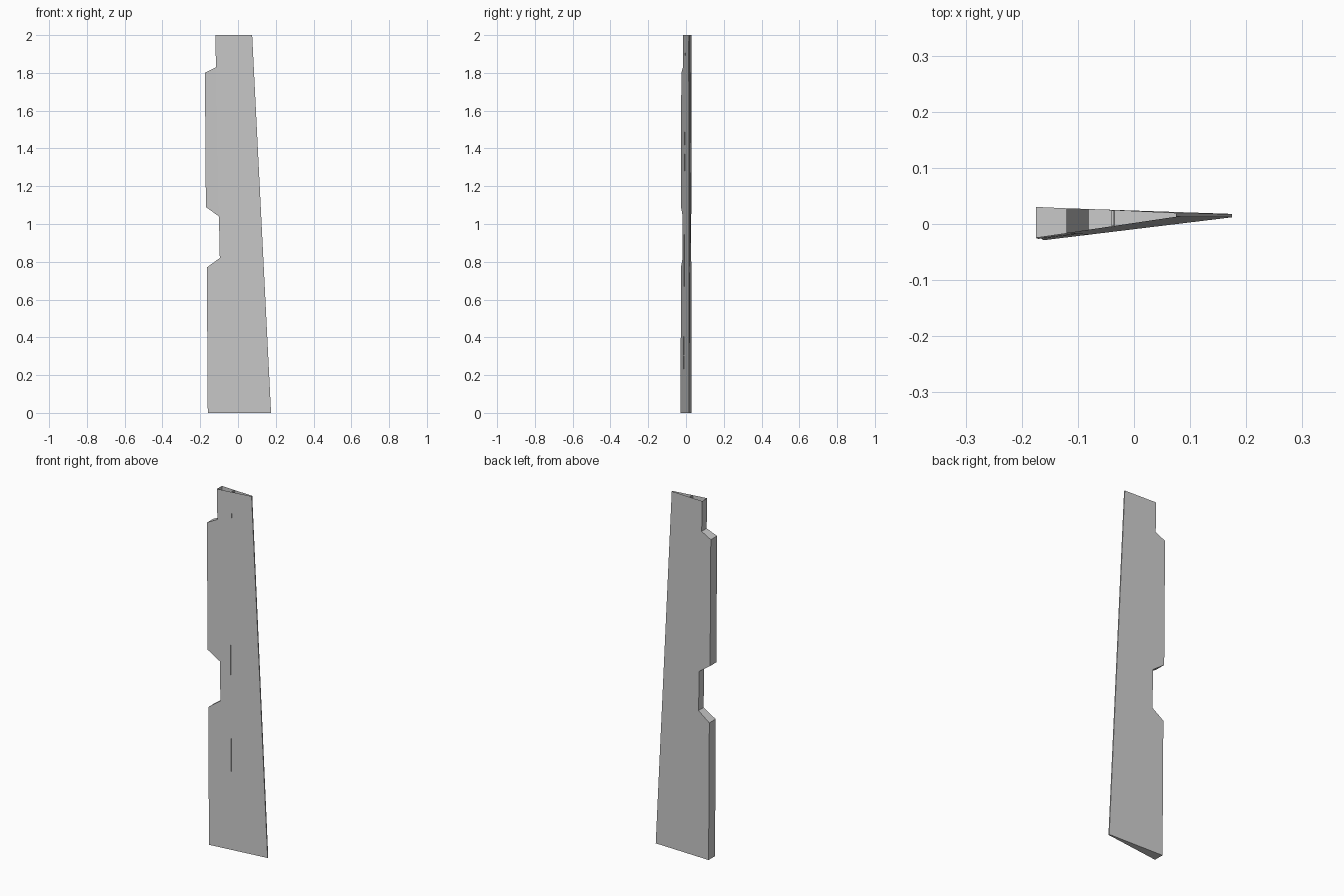
import bpy, bmesh

cube = bpy.data.objects.get("Cube")
if cube:
    bpy.data.objects.remove(cube, do_unlink=True)

HEIGHT = 2.0


def material(name, value):
    mat = bpy.data.materials.new(name)
    mat.use_nodes = True
    colour = (value, value, value, 1)
    mat.diffuse_color = colour
    mat.node_tree.nodes["Principled BSDF"].inputs["Base Color"].default_value = colour
    return mat


grey = material("light grey", 0.6)


def lerp(a, b, t):
    return a + (b - a) * t


def spar_x(z):
    return lerp(-0.08, -0.12, z / HEIGHT)


def trail_x(z):
    return lerp(0.175, 0.075, z / HEIGHT)


def skin_y(x, z):
    """Depth of the front and back skins of the tapering wedge."""
    t = z / HEIGHT
    u = (x - spar_x(z)) / (trail_x(z) - spar_x(z))
    front = lerp(lerp(-0.019, -0.016, t), lerp(0.012, 0.013, t), u)
    back = lerp(lerp(0.026, 0.028, t), lerp(0.018, 0.019, t), u)
    return front, back


def panel(name, outline, open_edges=(), skins=True):
    """Span an x-z outline between both skins, leaving some edges open."""
    bm = bmesh.new()
    pairs = [[bm.verts.new((x, y, z)) for y in skin_y(x, z)] for x, z in outline]
    if skins:
        bm.faces.new([p[0] for p in pairs])
        bm.faces.new([p[1] for p in reversed(pairs)])
    for i, (a, b) in enumerate(pairs):
        c, d = pairs[(i + 1) % len(pairs)]
        if i not in open_edges:
            bm.faces.new((a, b, d, c))
    bmesh.ops.recalc_face_normals(bm, faces=bm.faces)
    mesh = bpy.data.meshes.new(name)
    bm.to_mesh(mesh)
    bm.free()
    mesh.materials.append(grey)
    obj = bpy.data.objects.new(name, mesh)
    bpy.context.collection.objects.link(obj)
    return obj


# Main wedge with spar and trailing edge, open at the top
panel("main_wedge", [(spar_x(0), 0), (trail_x(0), 0),
                     (trail_x(HEIGHT), HEIGHT), (spar_x(HEIGHT), HEIGHT)],
      open_edges=(2,))

# Two leading-edge noses with sloped shoulders, closed behind by the spar
panel("lower_nose", [(-0.16, 0), (spar_x(0), 0),
                     (spar_x(0.82), 0.82), (-0.165, 0.77)], open_edges=(1,))
panel("upper_nose", [(-0.17, 1.09), (spar_x(1.04), 1.04),
                     (spar_x(1.83), 1.83), (-0.175, 1.8)], open_edges=(1,))

# Thin inner web dividing the hollow wedge
panel("inner_web", [(-0.038, 0.002), (-0.034, 0.002),
                    (-0.036, HEIGHT), (-0.04, HEIGHT)], skins=False)
